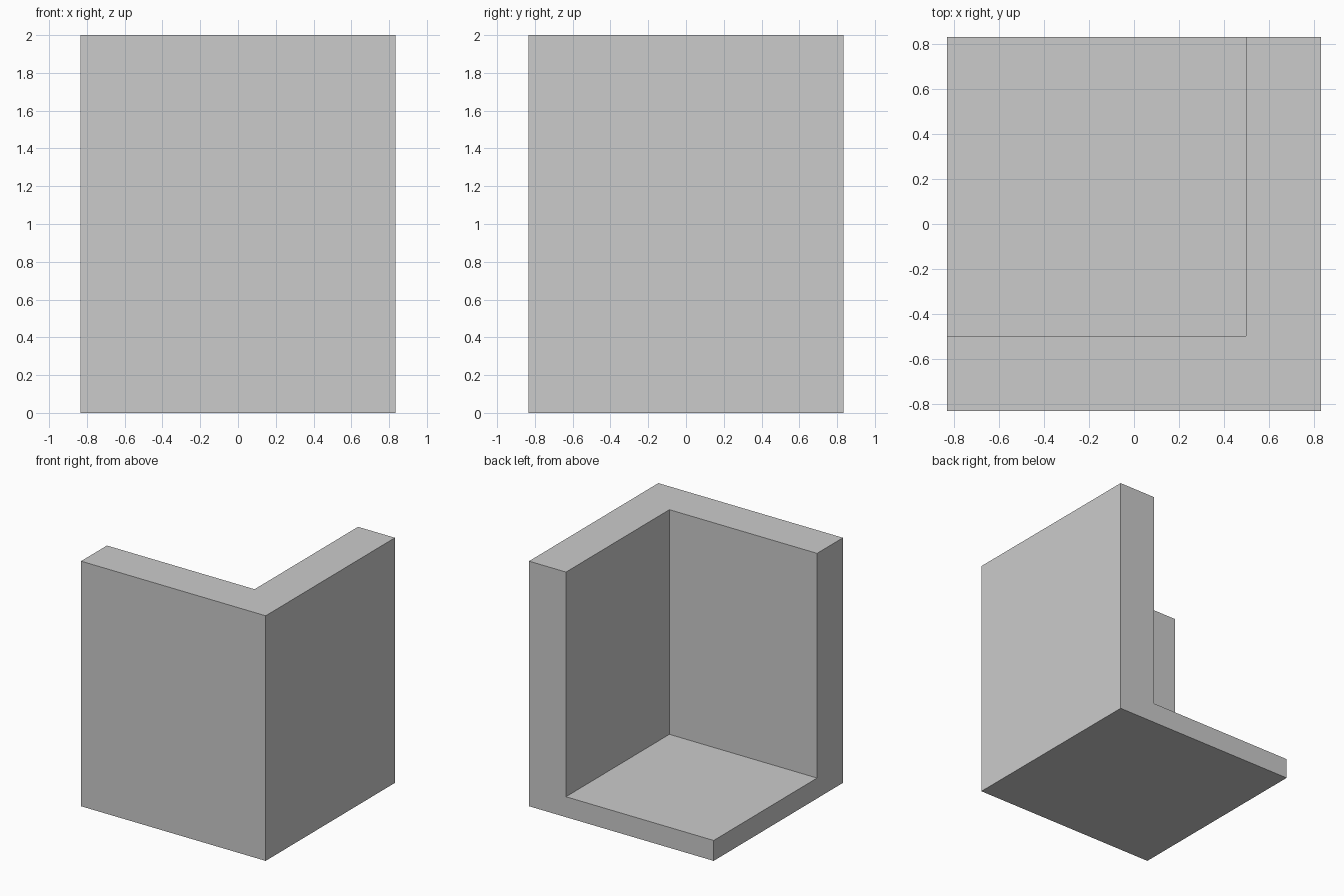
import bpy

if "Cube" in bpy.data.objects:
    bpy.data.objects.remove(bpy.data.objects["Cube"])

U = 1 / 6      # module: block is 10 x 10 x 12 modules
H = 5 * U      # half width


def box(name, lo, hi):
    bpy.ops.mesh.primitive_cube_add(size=1, location=[(a + b) / 2 for a, b in zip(lo, hi)])
    ob = bpy.context.object
    ob.name = name
    ob.scale = [b - a for a, b in zip(lo, hi)]
    bpy.ops.object.transform_apply(location=True, rotation=False, scale=True)
    return ob


# Solid block, hollowed out to leave a floor, front wall and right wall
corner = box("corner_block", (-H, -H, 0), (H, H, 12 * U))
cutter = box("hollow_cutter", (-H - 1, -3 * U, U), (3 * U, H + 1, 3))
cutter.hide_render = True

mod = corner.modifiers.new("hollow", 'BOOLEAN')
mod.operation = 'DIFFERENCE'
mod.solver = 'EXACT'
mod.object = cutter
bpy.context.view_layer.objects.active = corner
bpy.ops.object.modifier_apply(modifier=mod.name)
bpy.data.objects.remove(cutter)
